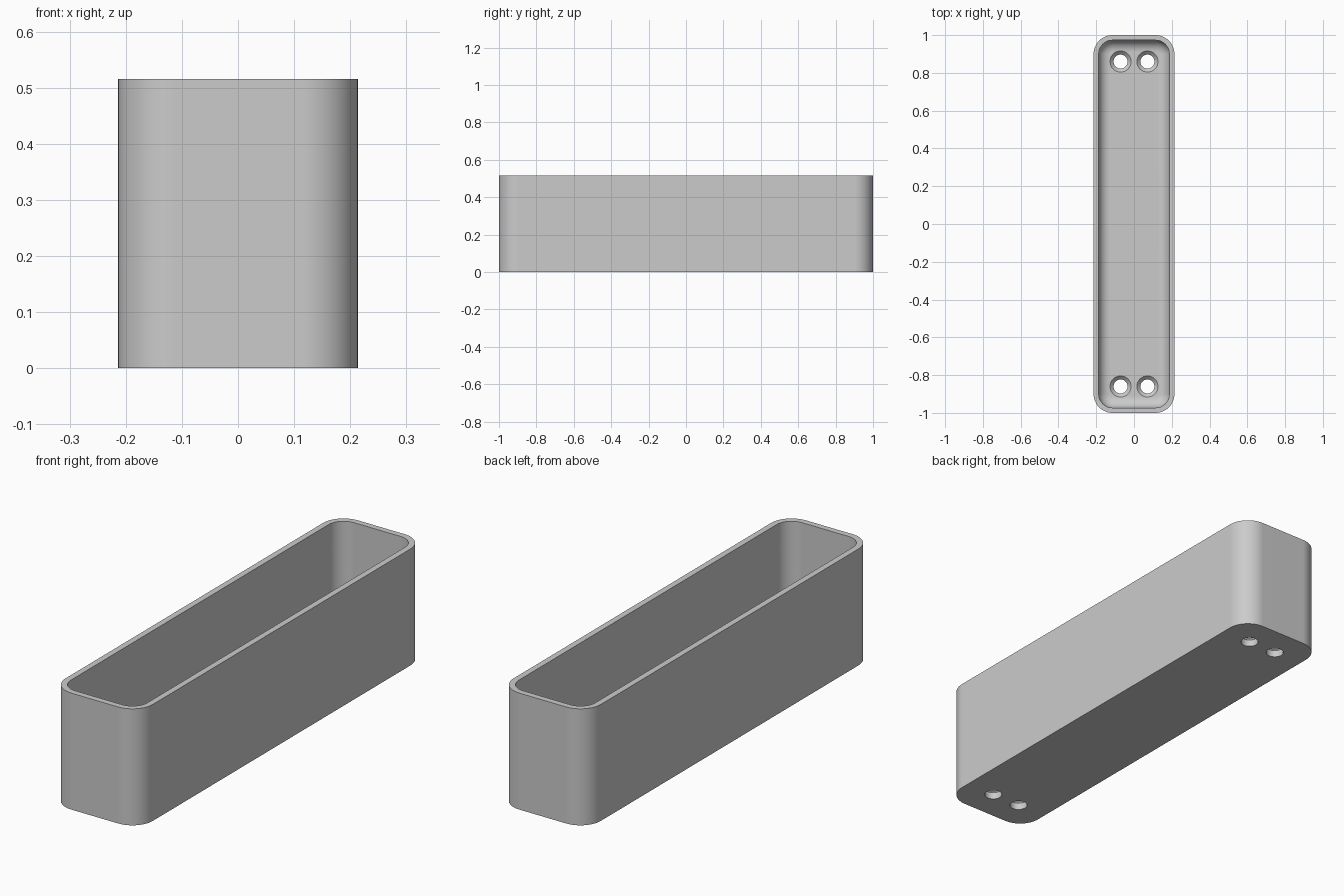
import bpy, bmesh
from math import sin, cos, pi, radians

cube = bpy.data.objects.get("Cube")
if cube:
    bpy.data.objects.remove(cube, do_unlink=True)

HALF_X, HALF_Y, HEIGHT = 0.214, 1.0, 0.515
CORNER, WALL, FLOOR, FILLET = 0.1, 0.027, 0.05, 0.06
HOLE_X, HOLE_Y, HOLE_R, SINK_R = 0.071, 0.86, 0.037, 0.056

grey = bpy.data.materials.new("plain grey")
grey.use_nodes = True
colour = (0.6, 0.6, 0.6, 1)
grey.diffuse_color = colour
grey.node_tree.nodes["Principled BSDF"].inputs["Base Color"].default_value = colour


def rounded_ring(bm, inset, z, steps=12):
    """Rounded rectangle of vertices, inset from the outer wall."""
    r = CORNER - inset
    cx, cy = HALF_X - CORNER, HALF_Y - CORNER
    ring = []
    for quarter, (sx, sy) in enumerate([(1, 1), (-1, 1), (-1, -1), (1, -1)]):
        for i in range(steps + 1):
            a = (quarter + i / steps) * pi / 2
            ring.append(bm.verts.new((sx * cx + r * cos(a), sy * cy + r * sin(a), z)))
    return ring


def circle_ring(bm, x, y, r, z, steps=32):
    return [bm.verts.new((x + r * cos(2 * pi * i / steps),
                          y + r * sin(2 * pi * i / steps), z)) for i in range(steps)]


def loft(bm, rings):
    """Skin successive rings and cap both ends."""
    for a, b in zip(rings, rings[1:]):
        for i in range(len(a)):
            j = (i + 1) % len(a)
            bm.faces.new((a[i], a[j], b[j], b[i]))
    bm.faces.new(rings[0][::-1])
    bm.faces.new(rings[-1])


def make_object(name, bm):
    bmesh.ops.recalc_face_normals(bm, faces=bm.faces)
    mesh = bpy.data.meshes.new(name)
    bm.to_mesh(mesh)
    bm.free()
    mesh.materials.append(grey)
    obj = bpy.data.objects.new(name, mesh)
    bpy.context.collection.objects.link(obj)
    return obj


# Open tray: outer wall, rim, inner wall, filleted floor
bm = bmesh.new()
rings = [rounded_ring(bm, 0, 0), rounded_ring(bm, 0, HEIGHT), rounded_ring(bm, WALL, HEIGHT)]
for i in range(9):
    a = i / 8 * pi / 2
    rings.append(rounded_ring(bm, WALL + FILLET * (1 - cos(a)),
                              FLOOR + FILLET * (1 - sin(a))))
loft(bm, rings)
tray = make_object("tray", bm)

# Countersunk screw holes, two at each end
bm = bmesh.new()
sink_depth = SINK_R - HOLE_R
for sx in (-1, 1):
    for sy in (-1, 1):
        profile = [(HOLE_R, -0.05), (HOLE_R, FLOOR - sink_depth),
                   (SINK_R, FLOOR), (SINK_R, FLOOR + 0.05)]
        loft(bm, [circle_ring(bm, sx * HOLE_X, sy * HOLE_Y, r, z) for r, z in profile])
cutter = make_object("screw_hole_cutter", bm)
cutter.hide_render = True

bpy.ops.object.select_all(action='DESELECT')
bpy.context.view_layer.objects.active = tray
tray.select_set(True)
cut = tray.modifiers.new("screw holes", 'BOOLEAN')
cut.operation = 'DIFFERENCE'
cut.solver = 'EXACT'
cut.object = cutter
bpy.ops.object.modifier_apply(modifier=cut.name)
bpy.data.objects.remove(cutter, do_unlink=True)

# Smooth curves, crisp rims, flat walls
bpy.ops.object.shade_smooth_by_angle(angle=radians(30))
normals = tray.modifiers.new("flat walls", 'WEIGHTED_NORMAL')
normals.keep_sharp = True
